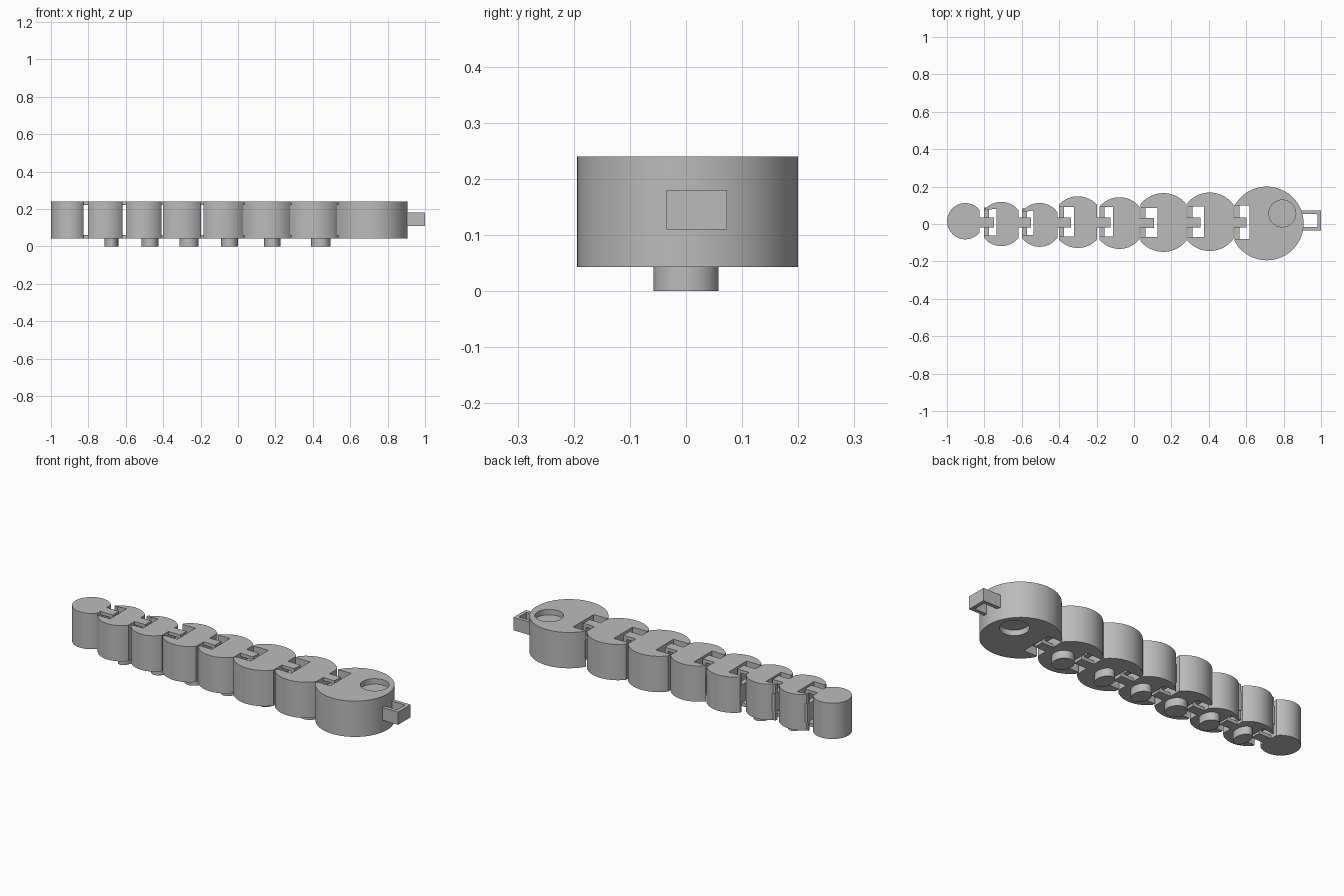
import bpy, bmesh
from math import acos, pi, cos, sin
from mathutils import Vector

if "Cube" in bpy.data.objects:
    bpy.data.objects.remove(bpy.data.objects["Cube"], do_unlink=True)

grey = bpy.data.materials.new("plain_grey")
grey.use_nodes = True
GREY = (0.5, 0.5, 0.5, 1)
grey.diffuse_color = GREY
grey.node_tree.nodes["Principled BSDF"].inputs["Base Color"].default_value = GREY

BASE, TOP = 0.043, 0.24
BAR = 0.027


def prism(name, points, low, high, along_y=False):
    """Extrude a closed profile along z, or along y for an xz profile."""
    bm = bmesh.new()
    place = (lambda a, b: (a, low, b)) if along_y else (lambda a, b: (a, b, low))
    face = bm.faces.new([bm.verts.new(place(a, b)) for a, b in points])
    step = Vector((0, high - low, 0) if along_y else (0, 0, high - low))
    extruded = bmesh.ops.extrude_face_region(bm, geom=[face])["geom"]
    bmesh.ops.translate(bm, vec=step,
                        verts=[v for v in extruded if isinstance(v, bmesh.types.BMVert)])
    bmesh.ops.remove_doubles(bm, verts=bm.verts, dist=1e-5)
    bmesh.ops.recalc_face_normals(bm, faces=bm.faces)
    mesh = bpy.data.meshes.new(name)
    bm.to_mesh(mesh)
    bm.free()
    obj = bpy.data.objects.new(name, mesh)
    bpy.context.collection.objects.link(obj)
    mesh.materials.append(grey)
    return obj


def arc(cx, cy, rx, ry, start, end, steps):
    angles = [start + (end - start) * i / steps for i in range(steps + 1)]
    return [(cx + rx * cos(t), cy + ry * sin(t)) for t in angles]


def disc(x, y, rx, ry):
    return arc(x, y, rx, ry, 0, 2 * pi, 48)[:-1]


def smooth(obj):
    bpy.ops.object.select_all(action="DESELECT")
    obj.select_set(True)
    bpy.context.view_layer.objects.active = obj
    bpy.ops.object.shade_smooth_by_angle(angle=0.5)


# Links from tail to head: centre x, centre y, radius, left edge, right edge,
# slot depth, slot bottom and top in y
links = [
    (-0.902, 0.015, 0.097, None, -0.825, 0, 0, 0),
    (-0.71, 0.0, 0.118, -0.803, -0.617, 0.068, -0.062, 0.085),
    (-0.505, -0.005, 0.117, -0.6, -0.41, 0.062, -0.058, 0.08),
    (-0.30, 0.01, 0.138, -0.402, -0.197, 0.08, -0.068, 0.09),
    (-0.078, 0.005, 0.138, -0.185, 0.03, 0.073, -0.066, 0.09),
    (0.157, 0.008, 0.157, 0.035, 0.28, 0.09, -0.07, 0.085),
    (0.405, 0.012, 0.156, 0.286, 0.533, 0.088, -0.07, 0.093),
    (0.71, 0.003, 0.197, 0.538, None, 0.08, -0.08, 0.1),
]

bodies = []
for i, (cx, cy, r, left, right, depth, y0, y1) in enumerate(links):
    a = acos((right - cx) / r) if right is not None else 0
    if left is None:
        outline = arc(cx, cy, r, r, a, 2 * pi - a, 64)
    else:
        b = acos((cx - left) / r)
        notch = [(left, y1), (left + depth, y1), (left + depth, y0), (left, y0)]
        outline = (arc(cx, cy, r, r, a, pi - b, 32) + notch
                   + arc(cx, cy, r, r, pi + b, 2 * pi - a, 32))
        # Hinge bar across the mouth of the slot
        prism(f"hinge_bar_{i}", [(left, 0.09), (left + BAR, 0.09),
                                 (left + BAR, 0.19), (left, 0.19)],
              y0 - 0.004, y1 + 0.004, along_y=True)
    body = prism(f"link_body_{i + 1}", outline, BASE, TOP)
    bodies.append(body)

    # Upright loop that hooks around the next link's hinge bar
    if right is not None:
        nxt = links[i + 1]
        start, end = right - 0.01, nxt[3] + nxt[5] * 0.8
        mid = (nxt[6] + nxt[7]) / 2 - 0.003
        t = 0.018
        prism(f"hook_loop_{i + 1}",
              [(start, BASE), (end, BASE), (end, TOP), (start, TOP),
               (start, TOP - t), (end - t, TOP - t),
               (end - t, BASE + t), (start, BASE + t)],
              mid - BAR, mid + BAR, along_y=True)

# Round recess in both faces of the head
head = bodies[-1]
for side, low, high in (("top", TOP - 0.03, TOP + 0.05), ("bottom", BASE - 0.05, BASE + 0.03)):
    cutter = prism(f"{side}_recess_cutter", disc(0.793, 0.056, 0.072, 0.072), low, high)
    cutter.hide_render = True
    cutter.hide_set(True)
    cutter.display_type = "WIRE"
    mod = head.modifiers.new(f"{side}_recess", "BOOLEAN")
    mod.operation, mod.solver, mod.object = "DIFFERENCE", "EXACT", cutter
    bpy.context.view_layer.objects.active = head
    bpy.ops.object.modifier_apply(modifier=mod.name)
    bpy.data.objects.remove(cutter, do_unlink=True)
for body in bodies:
    smooth(body)

# Flat loop at the head end
w = 0.02
prism("end_loop", [(0.89, -0.035), (1, -0.035), (1, 0.073), (0.89, 0.073),
                   (0.89, 0.073 - w), (1 - w, 0.073 - w),
                   (1 - w, w - 0.035), (0.89, w - 0.035)], 0.11, 0.18)

# Small rounded pads beneath the middle links
pads = [(-0.677, 0.037), (-0.47, 0.045), (-0.262, 0.052),
        (-0.045, 0.045), (0.183, 0.043), (0.443, 0.052)]
for i, (x, rx) in enumerate(pads):
    smooth(prism(f"underside_pad_{i + 1}", disc(x, 0.0, rx, 0.058), 0, BASE + 0.004))
